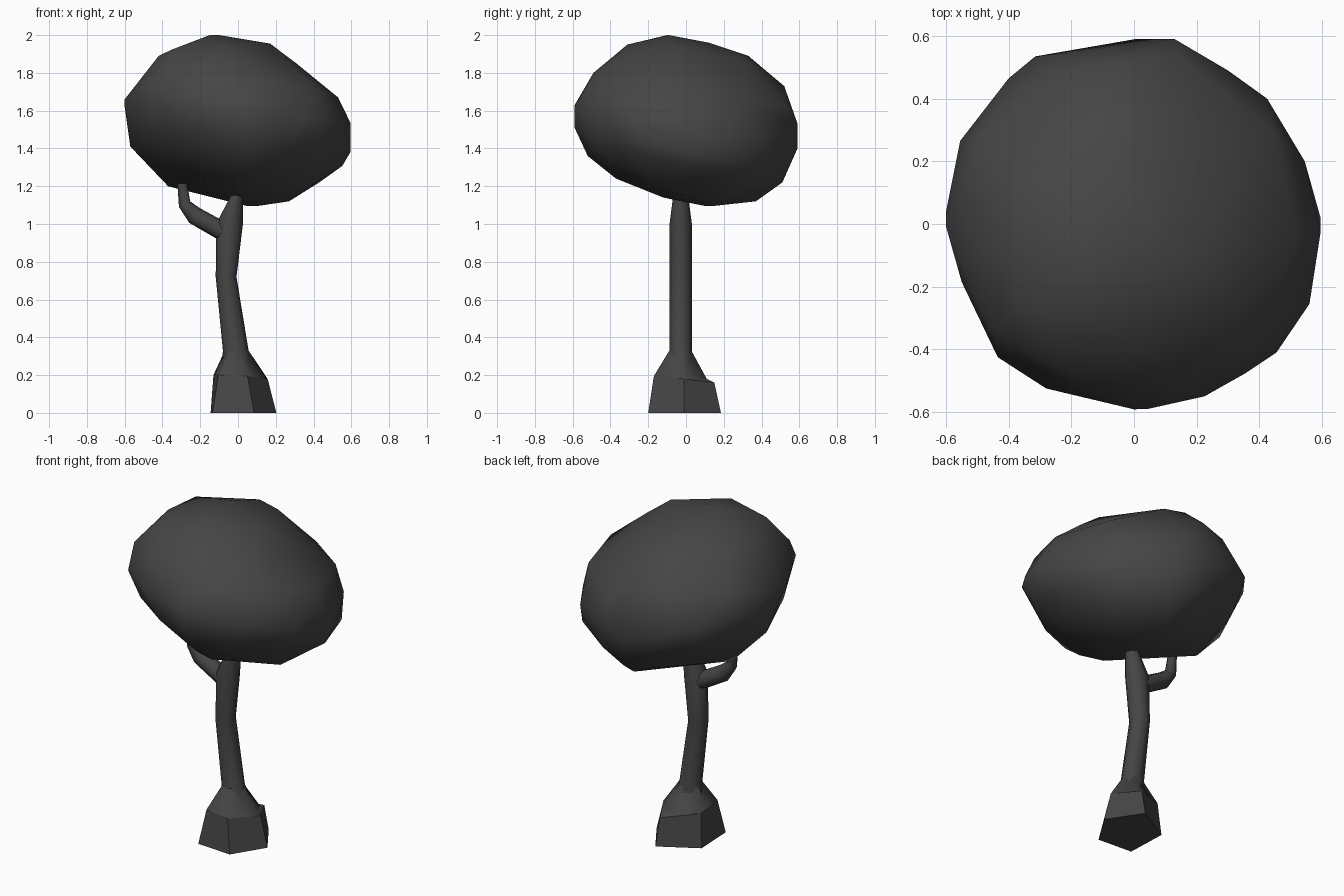
import bpy, bmesh
from math import sin, cos, pi
from mathutils import Vector, Matrix

if "Cube" in bpy.data.objects:
    bpy.data.objects.remove(bpy.data.objects["Cube"])

dark = bpy.data.materials.new("dark_grey")
dark.diffuse_color = (0.06, 0.06, 0.06, 1)
dark.use_nodes = True
dark.node_tree.nodes["Principled BSDF"].inputs["Base Color"].default_value = dark.diffuse_color


def finish(name, bm, smooth):
    bmesh.ops.recalc_face_normals(bm, faces=bm.faces)
    mesh = bpy.data.meshes.new(name)
    bm.to_mesh(mesh)
    bm.free()
    for p in mesh.polygons:
        p.use_smooth = smooth and len(p.vertices) < 5
    mesh.materials.append(dark)
    ob = bpy.data.objects.new(name, mesh)
    bpy.context.collection.objects.link(ob)
    return ob


def loft(name, rings, smooth=True):
    """Skin a list of point rings and cap both ends."""
    bm = bmesh.new()
    loops = [[bm.verts.new(p) for p in r] for r in rings]
    n = len(loops[0])
    for a, b in zip(loops, loops[1:]):
        for i in range(n):
            j = (i + 1) % n
            bm.faces.new((a[i], a[j], b[j], b[i]))
    bm.faces.new(loops[0])
    bm.faces.new(loops[-1])
    return finish(name, bm, smooth)


def ring(c, u, v, n=8):
    c, u, v = Vector(c), Vector(u), Vector(v)
    return [c + u * cos(2 * pi * i / n) + v * sin(2 * pi * i / n) for i in range(n)]


# Trunk: centre x, z, half width in x, half width in y
trunk = [(0.0, 0.26, 0.085, 0.075), (-0.012, 0.33, 0.068, 0.059),
         (-0.063, 0.72, 0.055, 0.059), (-0.045, 1.0, 0.071, 0.059),
         (-0.006, 1.15, 0.032, 0.04)]
loft("trunk", [ring((x, -0.028, z), (rx, 0, 0), (0, ry, 0)) for x, z, rx, ry in trunk])

# Side branch: centre x, z, radius, tilt of the section
branch = [(-0.07, 0.955, 0.05, 1.0), (-0.23, 1.045, 0.048, 0.95),
          (-0.283, 1.105, 0.033, 0.45), (-0.295, 1.215, 0.026, 0.0)]
loft("branch", [ring((x, -0.028, z), (r * cos(a), 0, r * sin(a)), (0, r, 0))
                for x, z, r, a in branch])

# Faceted five-sided root base, with a smooth flare up to the trunk
foot = [(-0.135, -0.185, 0), (0.085, -0.2, 0), (0.203, -0.01, 0), (0.075, 0.185, 0), (-0.145, 0.06, 0)]
top = [(-0.105, -0.15, 0.2), (0.05, -0.17, 0.195), (0.157, -0.01, 0.18),
       (0.07, 0.15, 0.16), (-0.13, 0.045, 0.2)]
brim = [(-0.105, -0.15, 0.2), (0.05, -0.17, 0.195), (0.157, -0.01, 0.18),
        (0.06, 0.11, 0.18), (-0.13, 0.045, 0.2)]
crest = [(-0.055, -0.075, 0.33), (0.005, -0.088, 0.33), (0.056, -0.025, 0.33),
         (0.01, 0.028, 0.33), (-0.07, 0.0, 0.33)]
loft("root_base", [foot, top, brim], smooth=False)
loft("root_flare", [brim, crest])

# Crown: outlines seen from front (x,z), side (y,z) and top (x,y), laid on a tilted ellipsoid
mid = Vector((0, 0, 1.55))
M = Matrix(((0.36, 0.0, -0.045), (0.0, 0.35, -0.045), (-0.045, -0.045, 0.2025)))
front = [(-.6, 1.66), (-.57, 1.41), (-.37, 1.2), (.05, 1.095), (.27, 1.12), (.43, 1.22),
         (.55, 1.31), (.595, 1.38), (.53, 1.67), (.17, 1.955), (-.15, 2), (-.42, 1.89)]
side = [(-.59, 1.51), (-.58, 1.64), (-.49, 1.8), (-.31, 1.95), (-.09, 2), (.12, 1.96),
        (.33, 1.89), (.52, 1.73), (.59, 1.4), (.51, 1.22), (.37, 1.12), (.14, 1.095),
        (-.12, 1.14), (-.37, 1.24), (-.52, 1.36)][::-1]
plan = [(-.6, .04), (-.555, .265), (-.4, .465), (-.315, .535), (.13, .59), (.3, .49),
        (.425, .4), (.545, .2), (.595, -.03), (.56, -.255), (.455, -.41), (.225, -.55),
        (.045, -.59), (-.28, -.525), (-.435, -.425), (-.55, -.185)][::-1]
views = ((front, 0, 2), (side, 1, 2), (plan, 0, 1))


def inside(p):
    """True when the point stays within all three (counter-clockwise) outlines."""
    for outline, i, j in views:
        for (a, b), (c, d) in zip(outline, outline[1:] + outline[:1]):
            e = Vector((c - a, d - b)).normalized()
            if e.x * (p[j] - b) - e.y * (p[i] - a) < -0.012:
                return False
    return True


def pull_in(p, axes):
    """Draw the given coordinates towards the middle until the point fits."""
    for _ in range(40):
        if inside(p):
            break
        for k in axes:
            p[k] = mid[k] + (p[k] - mid[k]) * 0.96
    return p


def contour(outline, i, j):
    """Find the hidden coordinate of each outline point on the ellipsoid's rim."""
    k = 3 - i - j
    inv = Matrix(((M[i][i], M[i][j]), (M[i][j], M[j][j]))).inverted()
    for a, b in outline:
        w = inv @ Vector((a - mid[i], b - mid[j]))
        p = Vector((0, 0, 0))
        p[i], p[j] = a, b
        p[k] = mid[k] + M[k][i] * w[0] + M[k][j] * w[1]
        yield pull_in(p, [k])


bm = bmesh.new()
bmesh.ops.create_icosphere(bm, subdivisions=2, radius=1)
shell = []
for v in bm.verts:
    d = M @ v.co
    shell.append(pull_in(mid + d / v.co.dot(d) ** 0.5, [0, 1, 2]))
bm.clear()
for p in shell + [p for view in views for p in contour(*view)]:
    bm.verts.new(p)
bmesh.ops.convex_hull(bm, input=bm.verts)
bmesh.ops.delete(bm, geom=[v for v in bm.verts if not v.link_faces], context='VERTS')
bmesh.ops.remove_doubles(bm, verts=bm.verts, dist=0.03)
finish("crown", bm, True)
